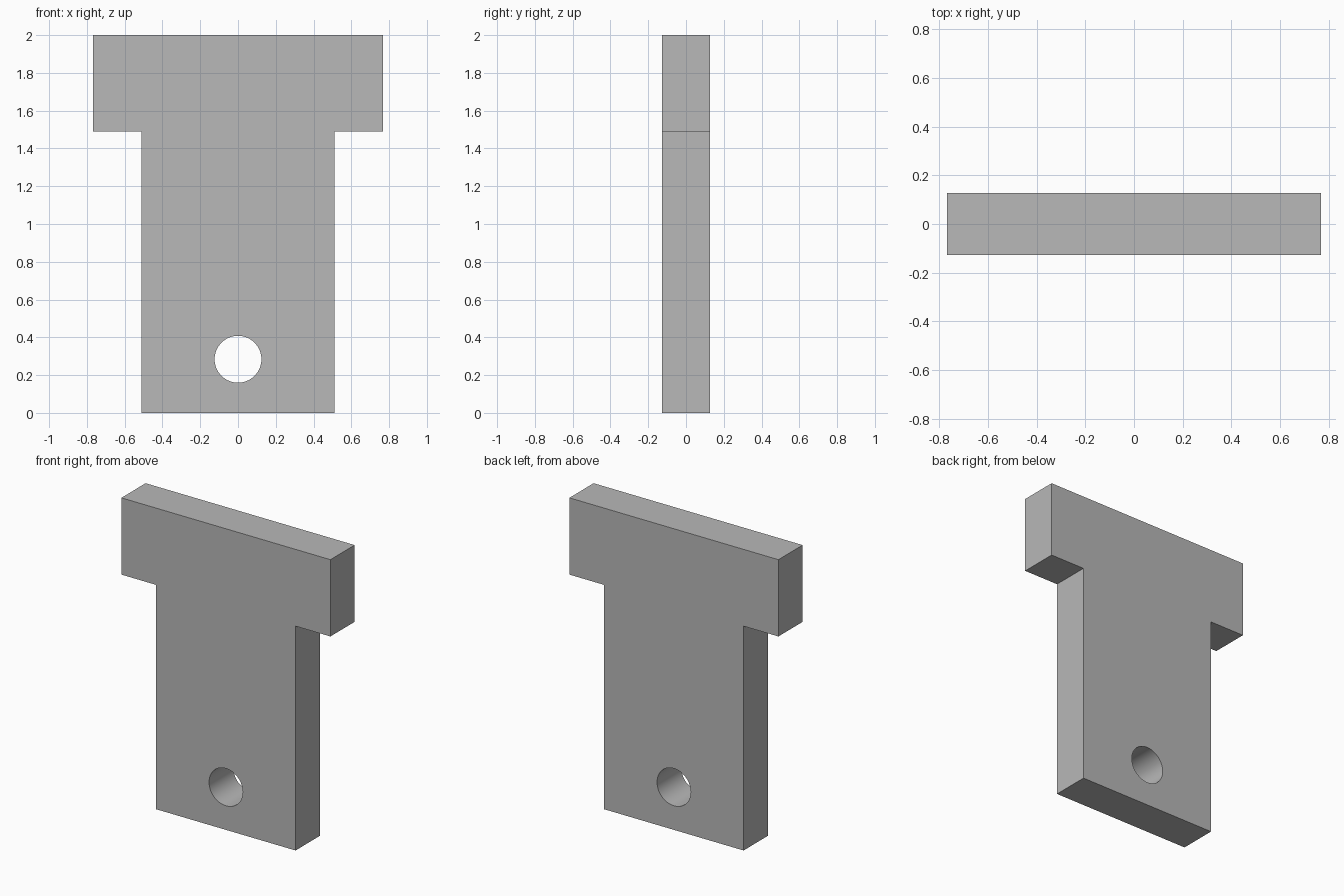
import bpy
import bmesh

cube = bpy.data.objects.get("Cube")
if cube:
    bpy.data.objects.remove(cube, do_unlink=True)

HEAD_HALF, STEM_HALF, DEPTH_HALF = 0.768, 0.512, 0.127
HEIGHT, SHOULDER = 2.0, 1.49
HOLE_Z, HOLE_RADIUS = 0.284, 0.124

grey = bpy.data.materials.new("plain grey")
grey.use_nodes = True
colour = (0.48, 0.48, 0.48, 1)
grey.diffuse_color = colour
grey.node_tree.nodes["Principled BSDF"].inputs["Base Color"].default_value = colour

# T-shaped plate: mirrored half profile, extruded through its depth
half = [(STEM_HALF, 0), (STEM_HALF, SHOULDER), (HEAD_HALF, SHOULDER), (HEAD_HALF, HEIGHT)]
outline = half + [(-x, z) for x, z in reversed(half)]
bm = bmesh.new()
front = bm.faces.new([bm.verts.new((x, -DEPTH_HALF, z)) for x, z in outline])
result = bmesh.ops.extrude_face_region(bm, geom=[front], use_keep_orig=True)
moved = [v for v in result["geom"] if isinstance(v, bmesh.types.BMVert)]
bmesh.ops.translate(bm, vec=(0, 2 * DEPTH_HALF, 0), verts=moved)
bmesh.ops.recalc_face_normals(bm, faces=bm.faces)
mesh = bpy.data.meshes.new("t_plate")
bm.to_mesh(mesh)
bm.free()
mesh.materials.append(grey)
plate = bpy.data.objects.new("t_plate", mesh)
bpy.context.collection.objects.link(plate)

# Round hole drilled through the stem
bpy.ops.mesh.primitive_cylinder_add(vertices=64, radius=HOLE_RADIUS, depth=1,
                                    location=(0, 0, HOLE_Z), rotation=(1.5707963, 0, 0))
cutter = bpy.context.object
cutter.name = "hole_cutter"
cutter.hide_render = True
cutter.data.materials.append(grey)
drill = plate.modifiers.new("hole", 'BOOLEAN')
drill.operation = 'DIFFERENCE'
drill.solver = 'EXACT'
drill.object = cutter

bpy.ops.object.select_all(action='DESELECT')
plate.select_set(True)
bpy.context.view_layer.objects.active = plate
bpy.ops.object.modifier_apply(modifier=drill.name)
bpy.data.objects.remove(cutter, do_unlink=True)
bpy.ops.object.shade_smooth_by_angle()
